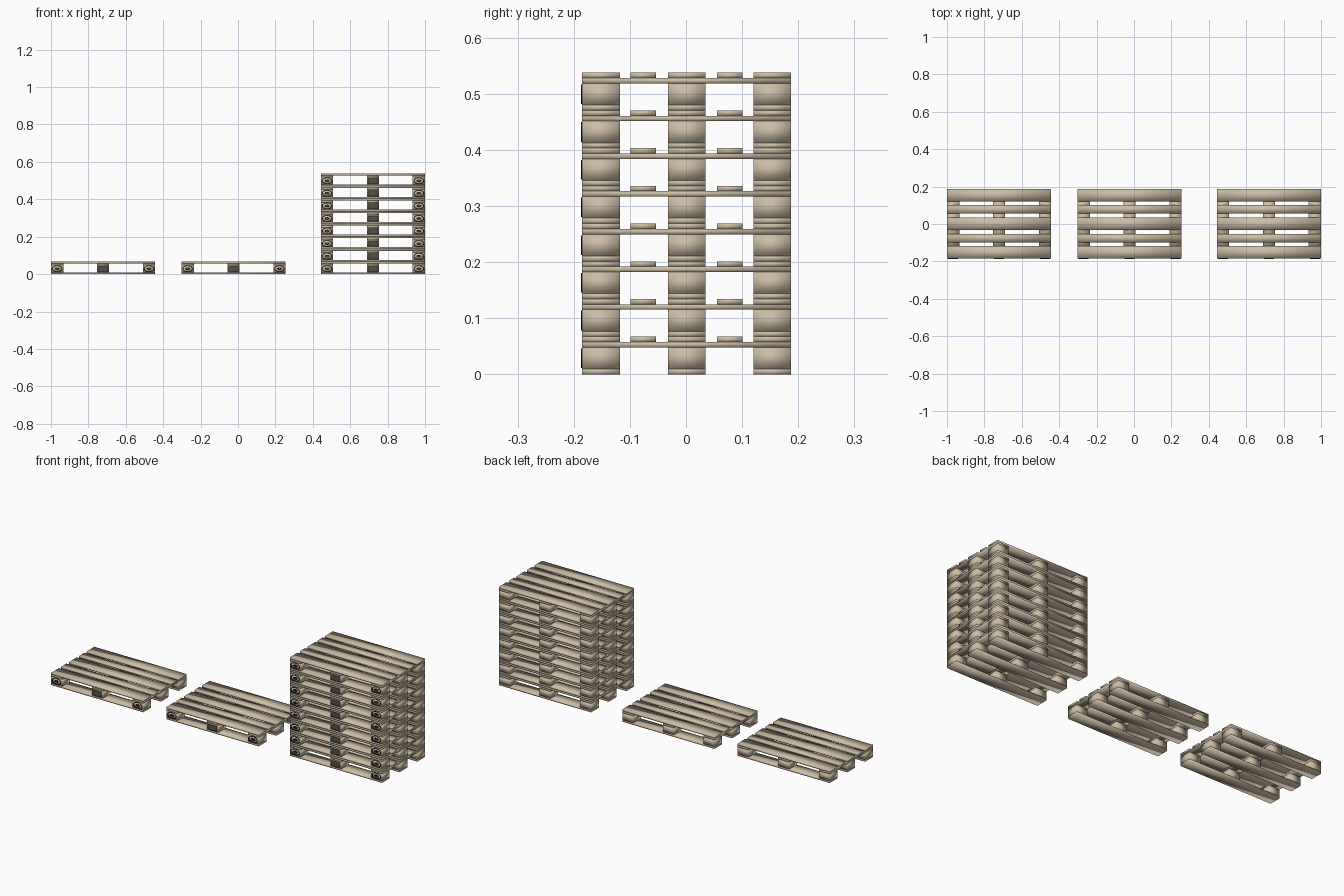
import bpy
import bmesh
from math import cos, sin, tau
from mathutils import Matrix, Vector

cube = bpy.data.objects.get("Cube")
if cube:
    bpy.data.objects.remove(cube, do_unlink=True)


def material(name, rgb):
    mat = bpy.data.materials.new(name)
    mat.use_nodes = True
    mat.diffuse_color = (*rgb, 1)
    bsdf = mat.node_tree.nodes["Principled BSDF"]
    bsdf.inputs["Base Color"].default_value = (*rgb, 1)
    bsdf.inputs["Roughness"].default_value = 0.8
    return mat


wood = material("pale wood", (0.60, 0.51, 0.38))
black = material("black ink", (0.015, 0.014, 0.012))
brown = material("dark brown", (0.09, 0.08, 0.06))

# Pallet proportions
LENGTH, BOARD, BLOCK = 0.557, 0.0096, 0.0384
FRONT, BACK = -0.185, 0.187
WIDE, NARROW, POST = 0.067, 0.045, 0.066
MID_Y = (FRONT + BACK) / 2
DEPTH = BACK - FRONT
ROWS = [FRONT + WIDE / 2, MID_Y, BACK - WIDE / 2]
COLUMNS = [-(LENGTH - POST) / 2, 0, (LENGTH - POST) / 2]
HEIGHT = 3 * BOARD + BLOCK


def add_box(bm, centre, size):
    mat = Matrix.Translation(Vector(centre)) @ Matrix.Diagonal((*size, 1))
    bmesh.ops.create_cube(bm, size=1, matrix=mat)


def add_oval(bm, x, z, outer, inner):
    """Thin oval ring standing on the front face."""
    count = 24
    loops = []
    for y in (FRONT - 0.002, FRONT):
        for rx, rz in (outer, inner):
            loops.append([bm.verts.new((x + rx * cos(tau * i / count), y,
                                        z + rz * sin(tau * i / count)))
                          for i in range(count)])
    a, b, c, d = loops
    for first, second in ((a, b), (b, d), (d, c), (c, a)):
        for i in range(count):
            j = (i + 1) % count
            bm.faces.new((first[i], first[j], second[j], second[i]))


def finish(bm, name, mat, smooth):
    bmesh.ops.recalc_face_normals(bm, faces=bm.faces)
    for face in bm.faces:
        face.smooth = smooth
    mesh = bpy.data.meshes.new(name)
    bm.to_mesh(mesh)
    bm.free()
    mesh.materials.append(mat)
    return name, mesh


def boxes(name, items, mat=wood, smooth=True):
    bm = bmesh.new()
    for centre, size in items:
        add_box(bm, centre, size)
    return finish(bm, name, mat, smooth)


block_z = BOARD + BLOCK / 2
cross_z = BOARD + BLOCK + BOARD / 2
deck_z = cross_z + BOARD
slats = [(y, WIDE) for y in ROWS] + [(MID_Y + s * 0.077, NARROW) for s in (-1, 1)]

# Wooden parts of one pallet
parts = [
    boxes("base_boards", [((0, y, BOARD / 2), (LENGTH, WIDE, BOARD)) for y in ROWS]),
    boxes("spacer_blocks", [((x, y, block_z), (POST, WIDE, BLOCK))
                            for x in COLUMNS for y in ROWS]),
    boxes("cross_boards", [((x, MID_Y, cross_z), (POST, DEPTH, BOARD)) for x in COLUMNS]),
    boxes("deck_boards", [((0, y, deck_z), (LENGTH, w, BOARD)) for y, w in slats]),
    boxes("middle_plate", [((0, FRONT - 0.001, block_z), (0.052, 0.002, 0.028))],
          brown, False),
]

# Plain oval marks on the front corner blocks
bm = bmesh.new()
for x in (COLUMNS[0], COLUMNS[2]):
    add_oval(bm, x, block_z, (0.027, 0.0175), (0.023, 0.0140))
    add_oval(bm, x, block_z, (0.013, 0.0070), (0.003, 0.0015))
parts.append(finish(bm, "oval_marks", black, False))


def place_pallet(label, x, z):
    for name, mesh in parts:
        obj = bpy.data.objects.new(f"{label}_{name}", mesh)
        obj.location = (x, 0, z)
        bpy.context.collection.objects.link(obj)


# Two single pallets and a stack of eight
edge = 1 - LENGTH / 2
place_pallet("right_pallet", -edge, 0)
place_pallet("middle_pallet", -0.024, 0)
for level in range(8):
    place_pallet(f"stack_{level + 1}", edge, level * HEIGHT)
